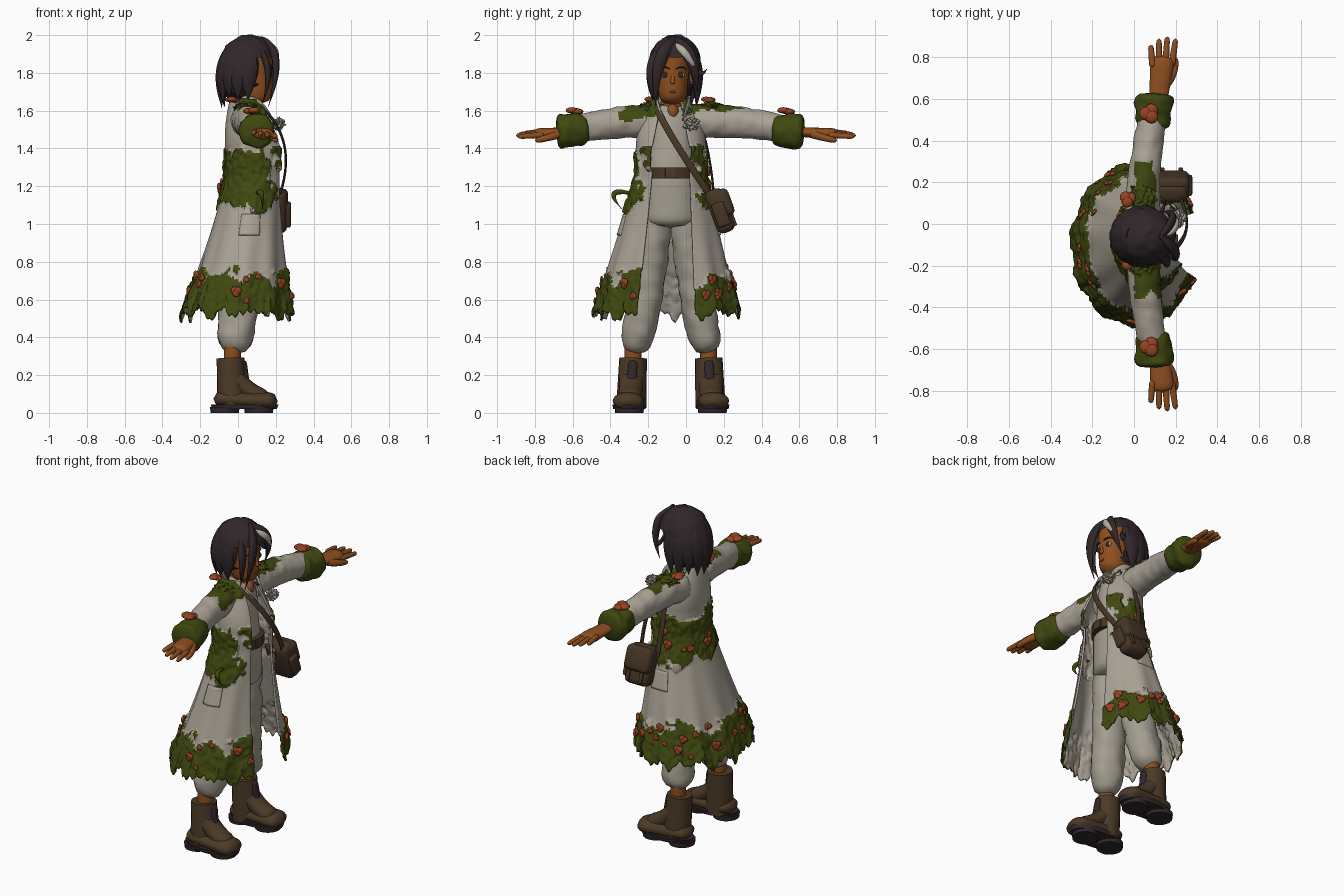
import bpy, bmesh, random
from math import sin, cos, pi, asin, radians
from mathutils import Vector, Matrix, noise

random.seed(4)
default_cube = bpy.data.objects.get("Cube")
if default_cube:
    bpy.data.objects.remove(default_cube, do_unlink=True)


def material(name, red, green, blue):
    mat = bpy.data.materials.new(name)
    mat.use_nodes = True
    mat.diffuse_color = (red, green, blue, 1)
    mat.node_tree.nodes["Principled BSDF"].inputs["Base Color"].default_value = mat.diffuse_color
    return mat


COAT = material("coat grey", .4, .36, .3)
CLOTH = material("trouser grey", .37, .34, .28)
MOSS = material("moss green", .05, .066, .005)
SKIN = material("warm skin", .27, .077, .014)
HAIR = material("dark hair", .03, .02, .023)
BOOT = material("boot brown", .07, .042, .02)
LEATHER = material("bag leather", .06, .036, .018)
ORANGE = material("mushroom orange", .3, .055, .016)
PALE = material("pale streak", .45, .42, .36)
LIP = material("lip brown", .18, .045, .015)

MIDLINE, HEAD_LINE, ARM_LINE = -.08, -.07, -.03
UP, FORWARD = Vector((0, 0, 1)), Vector((1, 0, 0))


def finish(name, bm, mats, rule=None):
    bmesh.ops.recalc_face_normals(bm, faces=bm.faces)
    if rule:
        for face in bm.faces:
            face.material_index = rule(face.calc_center_median())
    mesh = bpy.data.meshes.new(name)
    bm.to_mesh(mesh)
    bm.free()
    for mat in mats:
        mesh.materials.append(mat)
    mesh.shade_smooth()
    mesh.set_sharp_from_angle(angle=radians(50))
    obj = bpy.data.objects.new(name, mesh)
    bpy.context.scene.collection.objects.link(obj)
    return obj


# Paths and thickness rules for tubes
def bow(start, bend, end):
    start, bend, end = Vector(start), Vector(bend), Vector(end)
    return lambda t: start.lerp(bend, t).lerp(bend.lerp(end, t), t)


def line(start, end):
    return lambda t: Vector(start).lerp(Vector(end), t)


def taper(first, last, flat=1):
    def size(t):
        radius = first + (last - first) * t
        return radius, radius * flat
    return size


def rounded(first, last, flat=1):
    def size(t):
        radius = (first + (last - first) * t) * max(1 - (2 * t - 1) ** 8, .001) ** .5
        return radius, radius * flat
    return size


def strand(widest, flat=.6):
    def size(t):
        radius = max(widest * sin(pi * (.15 + .85 * t)), .002)
        return radius, radius * flat
    return size


def tube(name, path, size, *mats, ref=UP, steps=20, sides=20, rule=None, wobble=0):
    bm, rings = bmesh.new(), []
    for i in range(steps + 1):
        t = i / steps
        centre, (wide, deep) = path(t), size(t)
        along = path(min(t + .01, 1)) - path(max(t - .01, 0))
        side = along.cross(ref).normalized()
        over = side.cross(along).normalized()
        ring = []
        for j in range(sides):
            turn = 2 * pi * j / sides
            offset = side * cos(turn) * wide + over * sin(turn) * deep
            ripple = wobble * noise.noise((centre + offset) * 18)
            ring.append(bm.verts.new(centre + offset * (1 + ripple)))
        rings.append(ring)
    for low, high in zip(rings, rings[1:]):
        for j in range(sides):
            bm.faces.new((low[j - 1], low[j], high[j], high[j - 1]))
    bm.faces.new(rings[0])
    bm.faces.new(rings[-1])
    return finish(name, bm, mats, rule)


def ball(name, centre, size, mat, wobble=0, cut=None):
    bm = bmesh.new()
    bmesh.ops.create_uvsphere(bm, u_segments=40, v_segments=24, radius=1)
    for vert in bm.verts:
        swell = 1 + wobble * noise.noise(vert.co * 4)
        vert.co = Vector(centre) + Matrix.Diagonal(size) @ vert.co * swell
    if cut:
        gone = [face for face in bm.faces if cut(face.calc_center_median())]
        bmesh.ops.delete(bm, geom=gone, context="FACES")
    return finish(name, bm, [mat])


def box(name, centre, size, mat, tilt=0, bevel=.004):
    bm = bmesh.new()
    place = Matrix.Translation(centre) @ Matrix.Rotation(tilt, 4, "X") @ Matrix.Diagonal((*size, 1))
    bmesh.ops.create_cube(bm, size=1, matrix=place)
    bmesh.ops.bevel(bm, geom=bm.edges[:], offset=bevel, segments=3, affect="EDGES", profile=.5)
    return finish(name, bm, [mat])


# Long open coat, flaring below the waist and narrowing over the chest
def coat_shape(z):
    flare, chest = max(0, 1.25 - z) / .7, max(0, z - 1.4) / .25
    centre = Vector((.09 - .08 * flare - .05 * chest, MIDLINE - .02 * flare, z))
    depth = .15 + .14 * flare ** 1.3 - .07 * chest ** 1.5
    width = .18 + .19 * flare - .09 * chest ** 2
    return centre, depth, width, .1 + .05 * flare - .05 * chest


def mossy(p):
    ragged = .1 * noise.noise(p * 9) + .04 * noise.noise(p * 26)
    hem = p.z + ragged < .73
    waist = abs(p.z - 1.23) + ragged < .145 and p.x + ragged < .2
    shoulder = p.z + ragged > 1.58 and abs(p.y - MIDLINE) > .06 and p.x > 0
    return hem or waist or shoulder


def coat_point(u, z, lift=0):
    centre, depth, width, gap = coat_shape(z)
    edge = asin(gap / width)
    turn = edge + u * 2 * (pi - edge)
    out = Vector((cos(turn), sin(turn), 0))
    skirt = min(max(1.2 - z, 0) / .6, 1)
    fold = 1 + .025 * skirt * sin(11 * turn) + .015 * noise.noise(out * 3 + UP * z * 4)
    p = centre + Vector((out.x * (depth * fold + lift), out.y * (width * fold + lift), 0))
    tatter = min(max(.78 - z, 0) / .25, 1)
    p += UP * tatter * (.07 * noise.noise(out * 5 + UP) + .012 * sin(47 * turn))
    if mossy(p):
        p += out * (.01 + .012 * noise.noise(p * 40))
    return p


def coat_panel(name, across, low, high, rows, mats, lift=0, rule=None):
    bm = bmesh.new()
    levels = [low + (high - low) * i / rows for i in range(rows + 1)]
    grid = [[bm.verts.new(coat_point(u, z, lift)) for u in across] for z in levels]
    for below, above in zip(grid, grid[1:]):
        for j in range(len(across) - 1):
            bm.faces.new((below[j], below[j + 1], above[j + 1], above[j]))
    thick = finish(name, bm, mats, rule).modifiers.new("thickness", "SOLIDIFY")
    thick.thickness, thick.offset, thick.material_offset = .012, 0, 1


coat_panel("coat", [i / 150 for i in range(151)], .53, 1.66, 95, [MOSS, COAT],
           rule=lambda p: 0 if mossy(p) else 1)
for side, middle in (("left", .2), ("right", .8)):
    coat_panel(side + "_pocket", [middle + i / 100 for i in range(-5, 6)], .94, 1.05, 9, [COAT], lift=.006)

# Shirt, trouser top and belt
tube("shirt", line((.08, MIDLINE, 1.1), (.06, MIDLINE, 1.64)), rounded(.14, .11, .8), COAT, ref=FORWARD, wobble=.05)
tube("trouser_hips", line((.065, MIDLINE, .98), (.08, MIDLINE, 1.3)), rounded(.155, .14, .75), CLOTH, ref=FORWARD)
tube("belt", line((.085, MIDLINE, 1.24), (.085, MIDLINE, 1.3)), taper(.135, .135, .9), LEATHER, ref=FORWARD, steps=1)
box("belt_buckle", (.205, MIDLINE, 1.27), (.014, .06, .05), BOOT)
ball("crumpled_lapel", (.215, .03, 1.53), (.03, .04, .03), COAT, wobble=.6)


def mirrored(sign, middle):
    return lambda x, out, z: (x, middle + sign * out, z)


for side, sign in (("left", 1), ("right", -1)):
    # Leg, ankle and boot
    at = mirrored(sign, MIDLINE)
    tube(side + "_trouser_leg", bow(at(.065, .075, 1.2), at(.01, .1, .7), at(-.02, .2, .31)), rounded(.09, .09, 1.1),
         CLOTH, ref=FORWARD, steps=30, wobble=.14)
    tube(side + "_ankle", line(at(-.03, .2, .2), at(-.03, .2, .4)), taper(.045, .045), SKIN, ref=FORWARD)
    tube(side + "_boot_shaft", line(at(-.03, .21, .03), at(-.04, .2, .29)), taper(.08, .073), BOOT, ref=FORWARD)
    tube(side + "_boot_foot", line(at(-.13, .21, .075), at(.21, .23, .06)), rounded(.075, .085, .58), BOOT)
    tube(side + "_boot_instep", bow(at(-.03, .21, .21), at(.04, .21, .1), at(.16, .22, .07)), rounded(.065, .06, .8), BOOT)
    tube(side + "_boot_tongue", line(at(.05, .21, .13), at(.03, .2, .28)), rounded(.025, .025, .6), HAIR, ref=FORWARD)
    tube(side + "_boot_sole", line(at(.035, .22, .02), at(.035, .22, .045)), taper(.085, .09, 2), HAIR, ref=FORWARD)
    for part, x in (("heel", -.07), ("tread", .11)):
        tube(f"{side}_boot_{part}", line(at(x, .22, 0), at(x, .22, .03)), taper(.075, .078), HAIR, ref=FORWARD, steps=1)

    # Sleeve and rolled cuff
    at = mirrored(sign, ARM_LINE)
    tube(side + "_sleeve", bow(at(.04, .05, 1.54), at(.04, .3, 1.56), at(.1, .6, 1.49)), taper(.085, .065, 1.1),
         COAT, MOSS, steps=45, sides=40, wobble=.08,
         rule=lambda p: p.z + .1 * noise.noise(p * 12) > 1.58 and p.x > 0 and abs(p.y - ARM_LINE) < .33)
    tube(side + "_cuff", line(at(.09, .48, 1.5), at(.1, .66, 1.49)), rounded(.078, .098), MOSS, sides=32, wobble=.16)
    ball(side + "_shoulder_moss", at(.04, .16, 1.61), (.06, .07, .035), MOSS, wobble=.4)

    # Hand
    at = mirrored(sign, 0)
    tube(side + "_palm", line(at(.11, .54, 1.49), at(.14, .81, 1.475)), rounded(.04, .06, .55), SKIN)
    for i in range(4):
        root, tip, drop = .09 + .03 * i, .9 - .01 * (i - 2) ** 2, .006 * i
        tube(f"{side}_finger_{i + 1}", line(at(root, .75, 1.49 - drop), at(root + .01 * (i - 1), tip, 1.48 - drop)),
             rounded(.017, .013), SKIN, sides=10)
    tube(side + "_thumb", bow(at(.14, .66, 1.48), at(.2, .71, 1.46), at(.2, .8, 1.44)), rounded(.024, .014), SKIN)

    # Ear, eye, brow and collar
    at = mirrored(sign, HEAD_LINE)
    ball(side + "_ear", at(.06, .1, 1.77), (.022, .012, .035), SKIN)
    ball(side + "_eye_white", at(.165, .042, 1.79), (.01, .02, .015), PALE)
    ball(side + "_iris", at(.172, .042, 1.79), (.006, .013, .015), HAIR)
    tube(side + "_brow", bow(at(.18, .015, 1.82), at(.18, .05, 1.84), at(.15, .07, 1.82)), strand(.006), HAIR, sides=8)
    tube(side + "_collar", bow(at(.02, .08, 1.66), at(.1, .1, 1.64), at(.19, .05, 1.55)), strand(.01, 3.5), COAT)

# Head and neck
at = mirrored(1, HEAD_LINE)
tube("neck", line(at(.07, 0, 1.54), at(.055, 0, 1.72)), taper(.052, .045), SKIN, ref=FORWARD)
ball("bare_collar_skin", at(.11, 0, 1.59), (.045, .035, .045), SKIN)
tube("head", line(at(.105, 0, 1.63), at(.07, 0, 1.96)), rounded(.07, .1, 1.1), SKIN, ref=FORWARD, sides=28)
tube("nose", line(at(.17, 0, 1.8), at(.185, 0, 1.74)), rounded(.007, .014), SKIN, ref=FORWARD, sides=10)
ball("lips", at(.172, 0, 1.7), (.012, .02, .008), LIP)

# Hair: cap open at the face, full bob behind, loose locks
ball("hair_cap", at(.055, .01, 1.84), (.152, .14, .162), HAIR, wobble=.06,
     cut=lambda p: p.z < 1.88 and p.x > .1 or p.z < 1.7)
ball("hair_back", at(-.005, .01, 1.77), (.09, .12, .115), HAIR, wobble=.2)
for i in range(9):
    turn = radians(82 + 24 * i)
    out = Vector((cos(turn), .9 * sin(turn), 0))
    middle = Vector(at(.045, .01, 0))
    ends = [middle + out * reach + UP * z
            for reach, z in ((.07, 1.96), (.16, 1.82), (.13, random.uniform(1.61, 1.67)))]
    tube(f"hair_lock_{i + 1}", bow(*ends), strand(.055), HAIR, ref=out)
for name, width, mat, path in (
        ("right_bang", .034, HAIR, bow(at(.12, .02, 1.98), at(.26, -.1, 1.92), at(.16, -.09, 1.62))),
        ("right_temple_lock", .03, HAIR, bow(at(.1, -.05, 1.94), at(.2, -.15, 1.84), at(.13, -.09, 1.64))),
        ("left_bang", .034, HAIR, bow(at(.12, 0, 1.98), at(.24, .12, 1.92), at(.14, .13, 1.7))),
        ("left_curl", .016, HAIR, bow(at(.12, .1, 1.86), at(.14, .14, 1.76), at(.15, .18, 1.82))),
        ("pale_lock", .02, PALE, bow(at(.15, .01, 1.95), at(.25, .06, 1.93), at(.17, .14, 1.79)))):
    tube(name, path, strand(width), mat, ref=FORWARD, sides=12)

# Shoulder bag and strap
TILT = .35
box("bag", (.18, .18, 1.07), (.16, .1, .24), LEATHER, TILT, .035)
box("bag_flap", (.18, .195, 1.11), (.172, .095, .15), LEATHER, TILT, .03)
box("bag_side_pouch", (.265, .185, 1.05), (.03, .07, .13), LEATHER, TILT, .012)
for name, shift in (("front", .045), ("back", -.045)):
    box(f"bag_{name}_tab", (.18 + shift, .235, 1.05), (.022, .03, .13), BOOT, TILT)
tube("strap_across_chest", bow((.12, -.16, 1.62), (.32, -.08, 1.45), (.22, .13, 1.15)), taper(.018, .018, .35),
     LEATHER, ref=FORWARD)
tube("strap_under_arm", bow((.1, .15, 1.12), (.05, .13, 1.4), (.1, .07, 1.54)), taper(.006, .006, 2.7),
     LEATHER, ref=FORWARD)
tube("moss_tendril", bow((.1, -.28, 1.16), (.13, -.45, 1.2), (.13, -.34, 1.08)), strand(.014, 1), MOSS, ref=FORWARD)

# Clusters of shelf mushrooms on cuffs, shoulders, waist and hem
spots = []
for sign in (1, -1):
    at = mirrored(sign, ARM_LINE)
    spots += [(Vector(at(.075, .56, 1.595)), UP, .042), (Vector(at(-.03, .15, 1.655)), UP, .035)]
for i in range(35):
    u, z = random.uniform(.01, .99), random.uniform(.59, .74)
    if i % 6 == 0:
        u, z = random.uniform(.15, .85), random.uniform(1.16, 1.29)
    p = coat_point(u, z, .012)
    spots.append((p, p - coat_shape(z)[0], random.uniform(.014, .026)))
bm = bmesh.new()
for p, normal, radius in spots:
    place = Matrix.Translation(p) @ normal.to_track_quat("Z", "Y").to_matrix().to_4x4()
    for i in range(3):
        turn = 2 * pi * i / 3 + radius * 100
        shift = Vector((cos(turn), sin(turn), .2 * i)) * radius * .4
        cap = place @ Matrix.Translation(shift) @ Matrix.Diagonal((.8, .8, .4, 1))
        bmesh.ops.create_icosphere(bm, subdivisions=2, radius=radius, matrix=cap)
finish("mushrooms", bm, [ORANGE])
